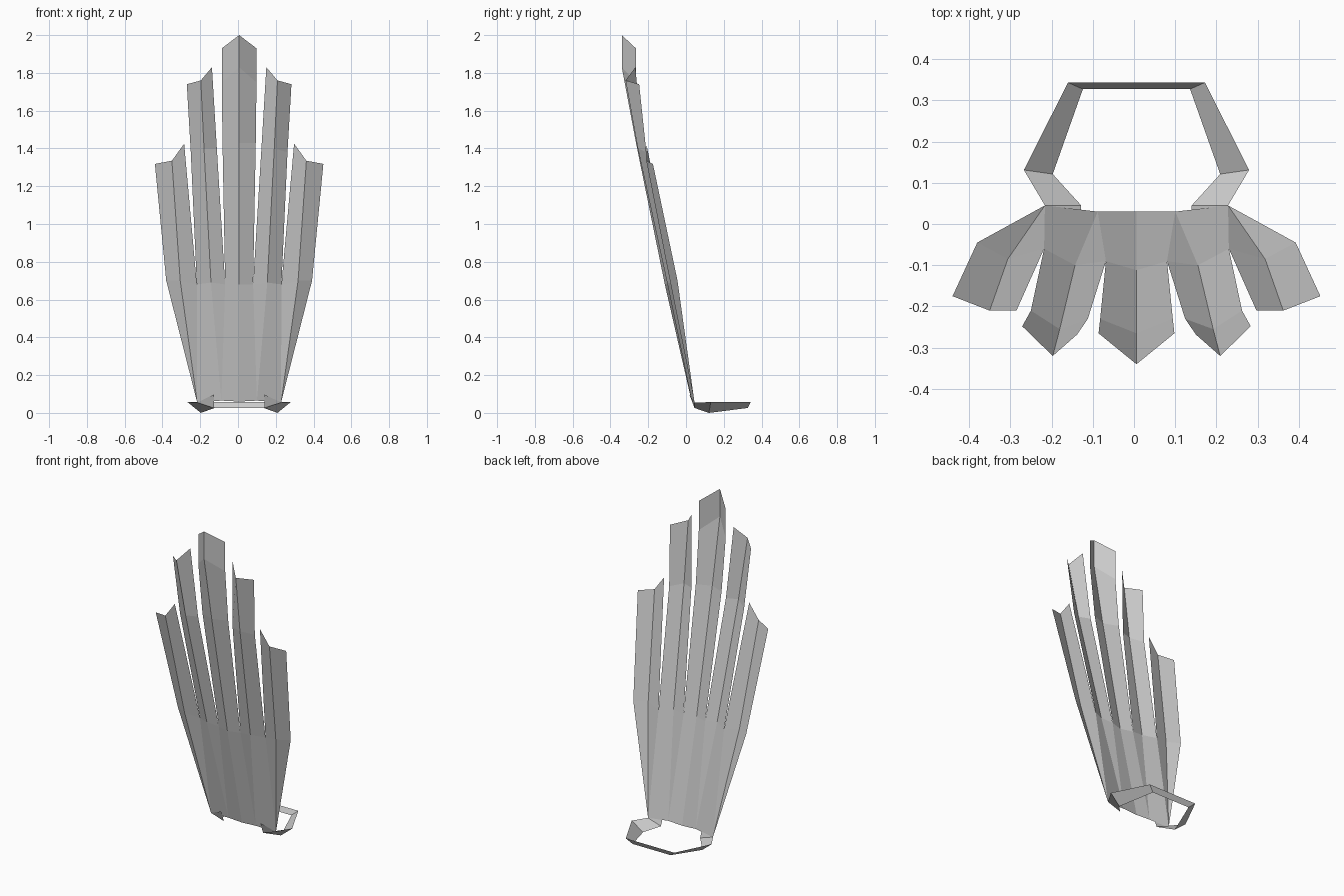
import bpy

CX = 0.006  # the headdress mirrors about this x


def sheet(name, rows):
    """Flat-shaded open sheet lofted through equal rows of points, mirrored in x."""
    n = len(rows[0])
    verts = [p for row in rows for p in row]
    faces = [(r * n + c, r * n + c + 1, (r + 1) * n + c + 1, (r + 1) * n + c)
             for r in range(len(rows) - 1) for c in range(n - 1)]
    mesh = bpy.data.meshes.new(name)
    mesh.from_pydata(verts, [], faces)
    obj = bpy.data.objects.new(name, mesh)
    bpy.context.collection.objects.link(obj)
    obj.location.x = CX
    # collapse the points where a feather narrows to its root
    weld = obj.modifiers.new("weld", 'WELD')
    weld.merge_threshold = 0.0005
    mirror = obj.modifiers.new("mirror", 'MIRROR')
    mirror.use_clip = True
    return obj


# shared roots and split points between neighbouring feathers
root_a = (0.094, 0.03, 0.065)
root_b = (0.222, 0.045, 0.055)
split_a = (0.074, -0.09, 0.68)
split_b = (0.224, -0.06, 0.68)

# centre feather: ridge, edge
sheet("centre_feather", [
    [(0, 0.03, 0.06), root_a],
    [(0, -0.112, 0.68), split_a],
    [(0, -0.265, 1.43), (0.088, -0.23, 1.43)],
    [(0, -0.34, 1.83), (0.092, -0.265, 1.75)],
    [(0, -0.34, 2.0), (0.092, -0.265, 1.93)],
])

# middle feathers: inner edge, ridge, outer edge
sheet("middle_feathers", [
    [root_a, root_a, root_b],
    [split_a, (0.149, -0.10, 0.69), split_b],
    [(0.118, -0.23, 1.40), (0.186, -0.255, 1.40), (0.256, -0.21, 1.38)],
    [(0.144, -0.268, 1.83), (0.203, -0.32, 1.76), (0.277, -0.248, 1.74)],
])

# outer feathers
sheet("outer_feathers", [
    [root_b, root_b, root_b],
    [split_b, (0.312, -0.085, 0.70), (0.386, -0.045, 0.70)],
    [(0.291, -0.21, 1.425), (0.356, -0.21, 1.335), (0.446, -0.175, 1.318)],
])

# head band: upper rim, lower rim from centre back round to the front tabs
sheet("head_band", [
    [(0, 0.343, 0.057), (0, 0.327, 0.026)],
    [(0.166, 0.343, 0.057), (0.130, 0.327, 0.026)],
    [(0.273, 0.131, 0.057), (0.203, 0.121, 0.0)],
    [(0.222, 0.045, 0.055), (0.134, 0.045, 0.026)],
    [(0.134, 0.018, 0.097), (0.134, 0.045, 0.026)],
])
